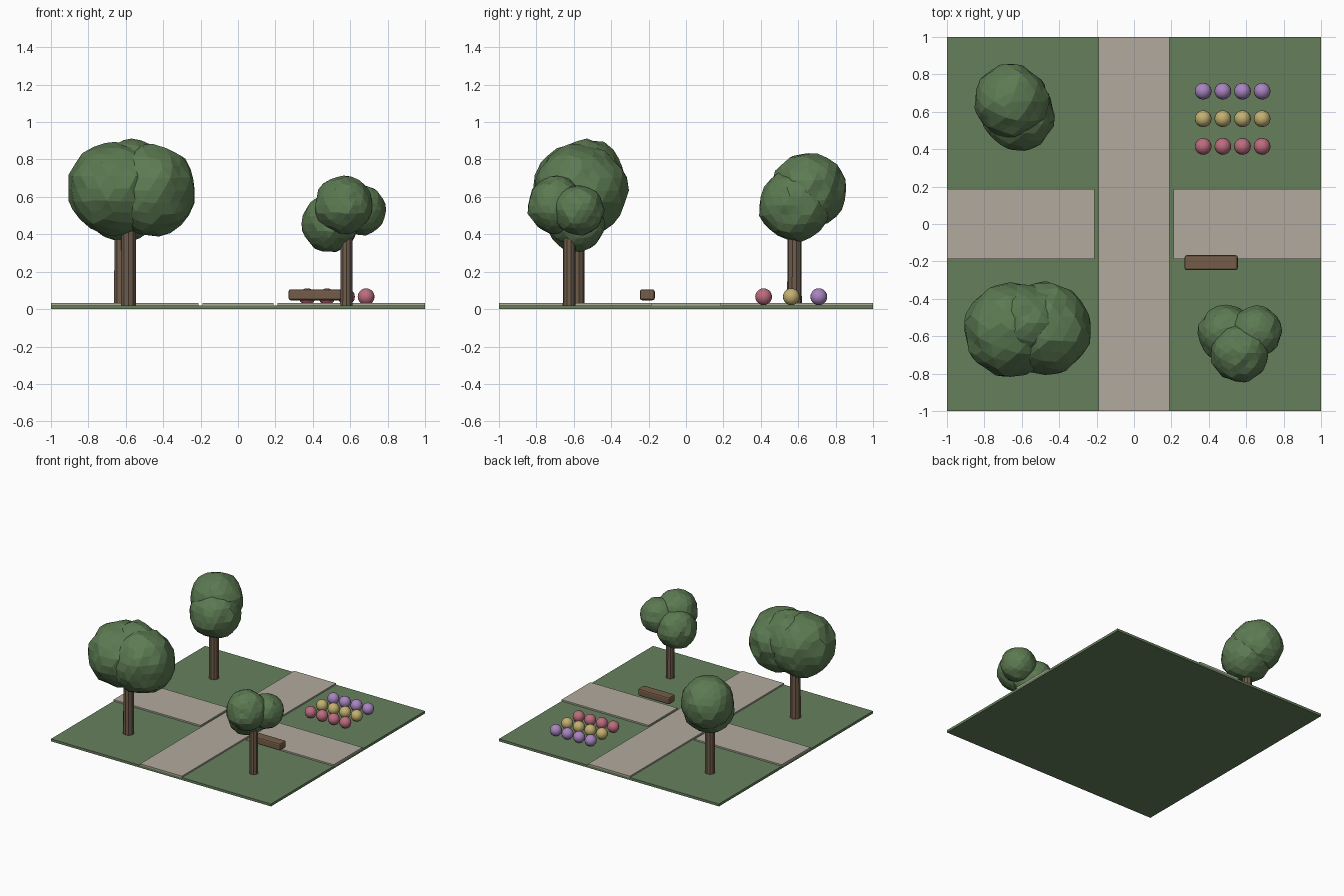
import bpy, bmesh, math
from mathutils import Vector, Matrix, noise

if "Cube" in bpy.data.objects:
    bpy.data.objects.remove(bpy.data.objects["Cube"])


def material(name, r, g, b):
    lin = [((c / 255 + 0.055) / 1.055) ** 2.4 for c in (r, g, b)]
    m = bpy.data.materials.new(name)
    m.diffuse_color = (*lin, 1)
    m.use_nodes = True
    m.node_tree.nodes["Principled BSDF"].inputs["Base Color"].default_value = m.diffuse_color
    return m


GRASS = material("grass green", 102, 128, 92)
PATH = material("path tan", 178, 170, 157)
LEAF = material("leaf green", 92, 122, 82)
BARK = material("bark brown", 112, 92, 75)
WOOD = material("bench brown", 116, 92, 72)
RED = material("flower rose", 188, 108, 126)
YELLOW = material("flower yellow", 194, 175, 112)
PURPLE = material("flower purple", 168, 132, 192)


def finish(name, bm, mat, smooth=False):
    mesh = bpy.data.meshes.new(name)
    for f in bm.faces:
        f.smooth = smooth
    bm.to_mesh(mesh)
    bm.free()
    mesh.materials.append(mat)
    obj = bpy.data.objects.new(name, mesh)
    bpy.context.collection.objects.link(obj)
    return obj


def box(name, lo, hi, mat, bevel=0):
    lo, hi = Vector(lo), Vector(hi)
    bm = bmesh.new()
    bmesh.ops.create_cube(bm, size=1, matrix=Matrix.Translation((lo + hi) / 2)
                          @ Matrix.Diagonal((*(hi - lo), 1)))
    if bevel:
        bmesh.ops.bevel(bm, geom=bm.edges[:], offset=bevel, segments=2,
                        profile=0.5, affect='EDGES')
    return finish(name, bm, mat)


def trunk(name, x, y, r, top):
    bm = bmesh.new()
    h = top - 0.015
    bmesh.ops.create_cone(bm, cap_ends=True, segments=10, radius1=r, radius2=r * 0.97,
                          depth=h, matrix=Matrix.Translation((x, y, 0.015 + h / 2)))
    finish(name, bm, BARK)


def foliage(name, lobes):
    # overlapping faceted lobes, each slightly lumpy
    bm = bmesh.new()
    for i, (x, y, z, r) in enumerate(lobes):
        part = bmesh.ops.create_icosphere(bm, subdivisions=3, radius=1)
        for v in part["verts"]:
            n = noise.noise(v.co * 2.3 + Vector((x * 9, y * 7, i * 5)))
            v.co = Vector((x, y, z)) + v.co * r * (1 + 0.09 * n)
    finish(name, bm, LEAF)


# lawn and raised paths
box("lawn", (-1, -1, 0), (1, 1, 0.02), GRASS)
box("main_path", (-0.19, -1, 0.018), (0.19, 1, 0.032), PATH)
for side, a, b in (("left", -1, -0.21), ("right", 0.21, 1)):
    box(side + "_path", (a, -0.187, 0.018), (b, 0.187, 0.032), PATH)

# trees
trunk("front_left_trunk", -0.585, -0.585, 0.042, 0.5)
foliage("front_left_foliage", [(-0.66, -0.565, 0.645, 0.25), (-0.475, -0.56, 0.635, 0.246),
                               (-0.57, -0.53, 0.70, 0.205)])
trunk("back_left_trunk", -0.625, 0.58, 0.039, 0.48)
foliage("back_left_foliage", [(-0.655, 0.655, 0.635, 0.2), (-0.615, 0.585, 0.555, 0.193)])
trunk("front_right_trunk", 0.58, -0.625, 0.034, 0.45)
foliage("front_right_foliage", [(0.565, -0.69, 0.555, 0.155), (0.492, -0.585, 0.457, 0.152),
                                (0.655, -0.575, 0.53, 0.135)])

# bench block
box("bench", (0.27, -0.247, 0.047), (0.555, -0.167, 0.106), WOOD, 0.012)

# flower rows
for row, y, mat in (("rose", 0.415, RED), ("yellow", 0.563, YELLOW), ("purple", 0.71, PURPLE)):
    for i in range(4):
        bm = bmesh.new()
        bmesh.ops.create_uvsphere(bm, u_segments=16, v_segments=10, radius=0.045,
                                  matrix=Matrix.Translation((0.37 + 0.105 * i, y, 0.066)))
        finish(f"{row}_flower_{i + 1}", bm, mat, True)
